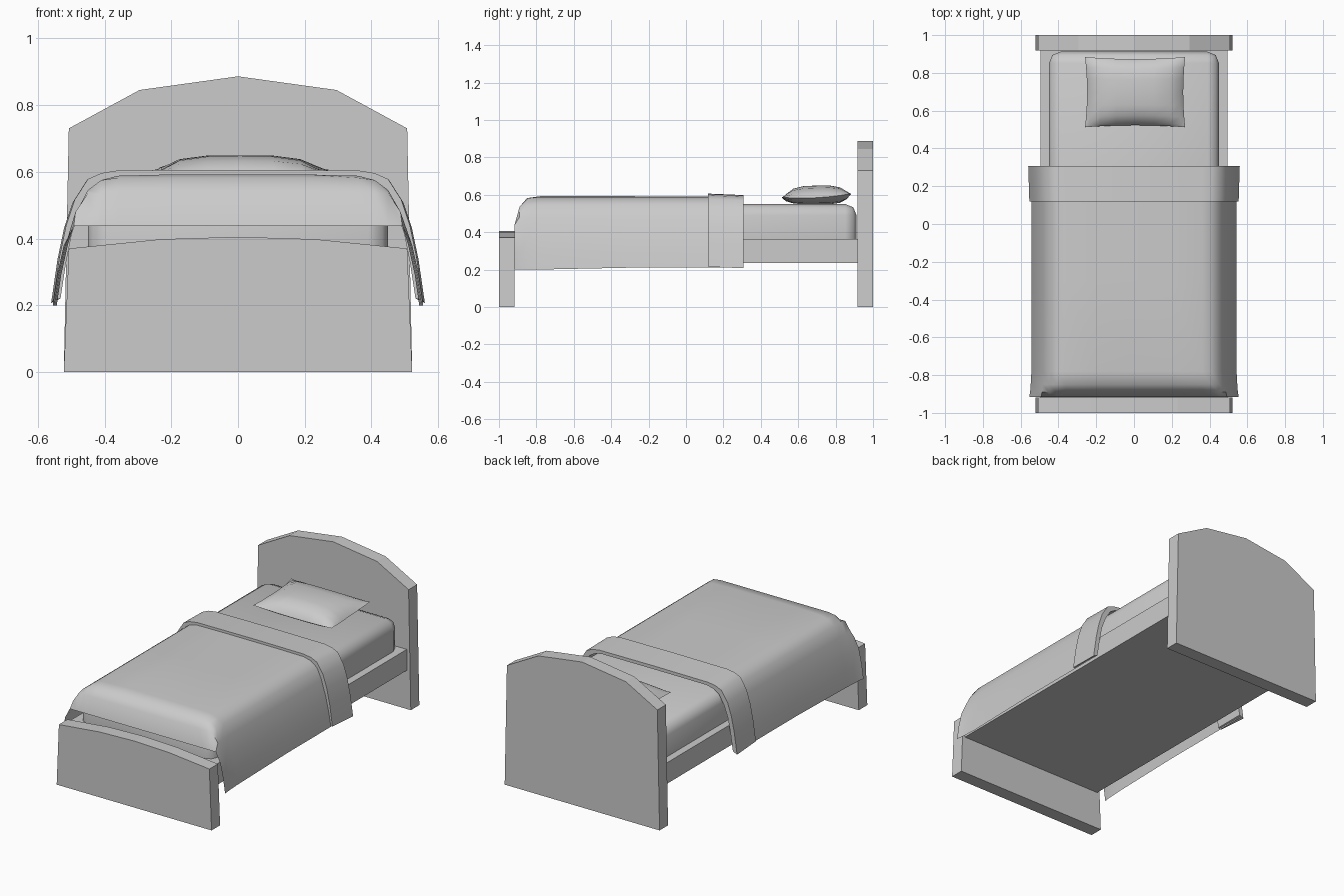
import bpy, bmesh, math

if "Cube" in bpy.data.objects:
    bpy.data.objects.remove(bpy.data.objects["Cube"])


def finish(name, bm, angle=None):
    bmesh.ops.recalc_face_normals(bm, faces=bm.faces)
    mesh = bpy.data.meshes.new(name)
    bm.to_mesh(mesh)
    bm.free()
    ob = bpy.data.objects.new(name, mesh)
    bpy.context.collection.objects.link(ob)
    if angle:
        bpy.ops.object.select_all(action='DESELECT')
        ob.select_set(True)
        bpy.context.view_layer.objects.active = ob
        bpy.ops.object.shade_smooth_by_angle(angle=math.radians(angle))
    return ob


def mirrored(half):
    # half runs from the centre (x = 0) outwards
    return [(-x, z) for x, z in reversed(half[1:])] + half


def board(name, half, y0, y1):
    bm = bmesh.new()
    face = bm.faces.new([bm.verts.new((x, y0, z)) for x, z in mirrored(half)])
    out = bmesh.ops.extrude_face_region(bm, geom=[face])
    moved = [v for v in out['geom'] if isinstance(v, bmesh.types.BMVert)]
    bmesh.ops.translate(bm, verts=moved, vec=(0, y1 - y0, 0))
    return finish(name, bm)


def box_bm(x, y0, y1, z0, z1):
    bm = bmesh.new()
    bmesh.ops.create_cube(bm, size=1)
    for v in bm.verts:
        v.co = (v.co.x * 2 * x, y0 + (v.co.y + .5) * (y1 - y0), z0 + (v.co.z + .5) * (z1 - z0))
    return bm


def loft(name, rows, closed=False, angle=50):
    bm = bmesh.new()
    grid = [[bm.verts.new(p) for p in row] for row in rows]
    n = len(grid)
    for i in range(n if closed else n - 1):
        a, b = grid[i], grid[(i + 1) % n]
        for j in range(len(a) - 1):
            bm.faces.new((a[j], a[j + 1], b[j + 1], b[j]))
    if closed:
        for j in (0, -1):
            bm.faces.new([row[j] for row in grid])
    return finish(name, bm, angle)


# Head and foot boards
board("headboard", [(0, .886), (.295, .845), (.507, .73), (.522, 0)], .918, 1)
board("footboard", [(0, .405), (.23, .398), (.507, .37), (.522, 0)], -1, -.918)

# Bed frame
finish("bed_frame", box_bm(.495, -.92, .92, .235, .363))

# Mattress with rounded sides and top
bm = box_bm(.45, -.89, .912, .363, .55)
edges = [e for e in bm.edges if max(v.co.z for v in e.verts) > .5]
bmesh.ops.bevel(bm, geom=edges, offset=.06, segments=2, profile=.5, affect='EDGES')
finish("mattress", bm, 50)

# Blanket draped over the sides and the foot end
drape = mirrored([(0, .592), (.2, .592), (.36, .588), (.41, .575), (.45, .545),
                  (.48, .48), (.51, .38), (.53, .29), (.543, .21)])
rows = []
for y, cap, flare in [(.3, .59, 0), (.12, .59, 0), (-.3, .592, 0), (-.78, .592, 0),
                      (-.85, .582, .004), (-.89, .535, .007), (-.917, .438, .012)]:
    rows.append([(x + math.copysign(flare, x) * (abs(x) > .47), y,
                  min(z, cap) - (.01 if abs(x) > .54 and y < -.7 else 0))
                 for x, z in drape])
loft("blanket", rows)

# Folded-over band at the top of the blanket
outer = mirrored([(0, .606), (.36, .604), (.41, .596), (.45, .578), (.49, .515),
                  (.515, .44), (.535, .345), (.554, .215)])
inner = mirrored([(0, .578), (.355, .577), (.4, .566), (.435, .545), (.47, .49),
                  (.498, .415), (.515, .33), (.532, .22)])


def ring(section, y, dx=0, dz=0):
    return [(x + math.copysign(dx, x) * (abs(x) > .3), y, z + dz) for x, z in section]


loft("blanket_fold", [ring(outer, .118), ring(outer, .308, -.006, -.008),
                      ring(inner, .308), ring(inner, .118)], closed=True, angle=40)

# Pillow: two puffed sheets sharing a pinched seam
N = 8
bm = bmesh.new()
for side in (1, -1):
    grid = []
    for i in range(N + 1):
        u = math.sin(math.pi / 2 * (2 * i / N - 1))
        row = []
        for j in range(N + 1):
            v = math.sin(math.pi / 2 * (2 * j / N - 1))
            puff = ((1 - u ** 4) * (1 - v ** 4)) ** .75
            x = .006 + .265 * u * (1 - .04 * (1 - v * v))
            y = .698 + .186 * v * (1 - .06 * (1 - u * u))
            seam = .584 + .01 * v + .012 * u * u * v * v
            z = seam + puff * (.649 + .004 * v - seam if side > 0 else .548 - seam)
            row.append(bm.verts.new((x, y, z)))
        grid.append(row)
    for i in range(N):
        for j in range(N):
            bm.faces.new((grid[i][j], grid[i + 1][j], grid[i + 1][j + 1], grid[i][j + 1]))
bmesh.ops.remove_doubles(bm, verts=bm.verts, dist=.0005)
finish("pillow", bm, 60)
